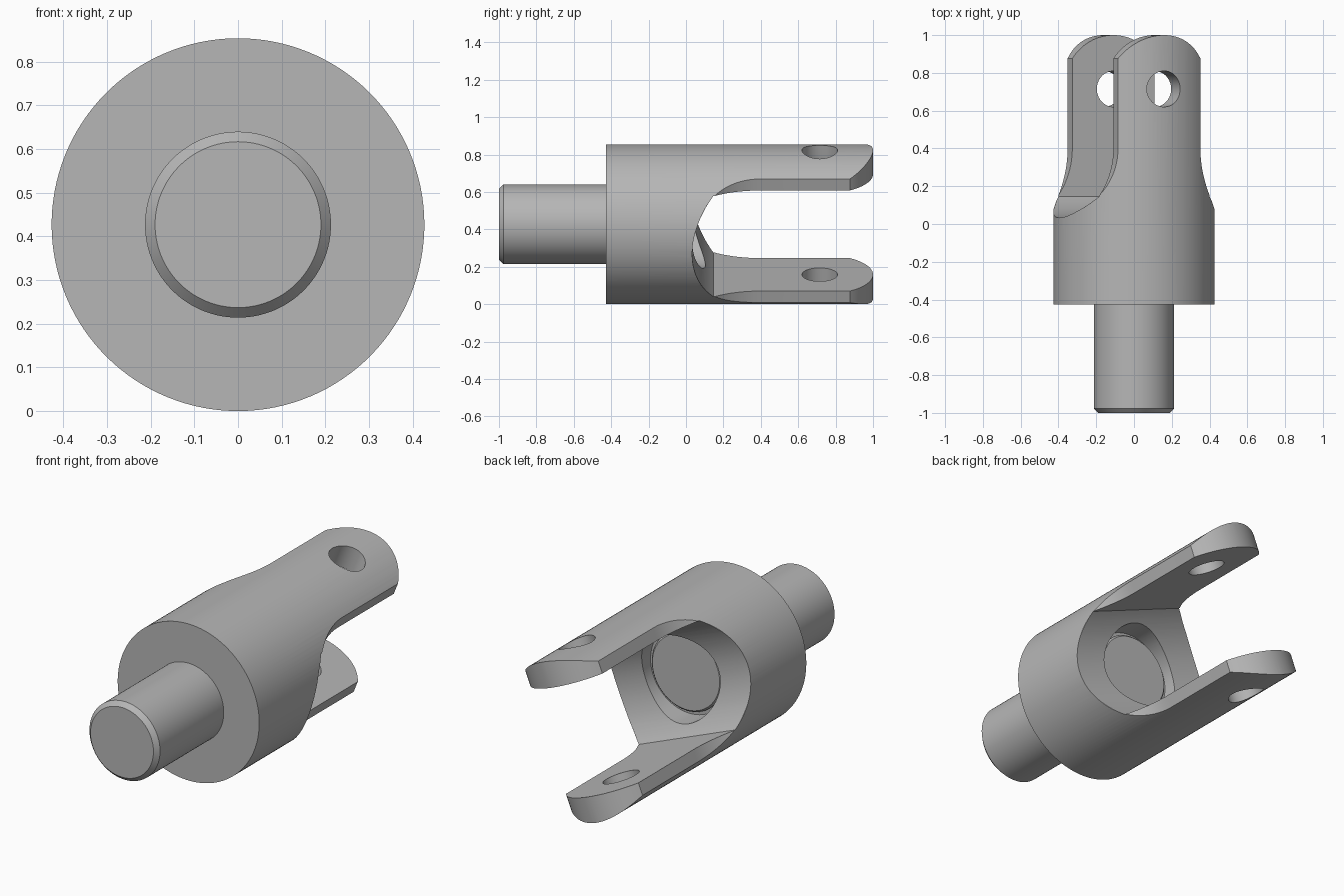
import bpy, bmesh, math
from mathutils import Matrix, Vector

cube = bpy.data.objects.get("Cube")
if cube:
    bpy.data.objects.remove(cube, do_unlink=True)

R = 0.427          # body radius
TILT = math.radians(22)
HALF_W = 0.235     # half width of a fork arm
GAP = 0.29         # half distance between the arms
HOLE_Y = 0.715

steel = bpy.data.materials.new("steel_grey")
steel.use_nodes = True
grey = (0.47, 0.47, 0.47, 1)
steel.diffuse_color = grey
steel.node_tree.nodes["Principled BSDF"].inputs["Base Color"].default_value = grey


def make_object(name, bm):
    bmesh.ops.recalc_face_normals(bm, faces=bm.faces)
    mesh = bpy.data.meshes.new(name)
    bm.to_mesh(mesh)
    bm.free()
    mesh.materials.append(steel)
    obj = bpy.data.objects.new(name, mesh)
    bpy.context.collection.objects.link(obj)
    return obj


def turned(name, profile, sides=128):
    """Solid of revolution about the y axis from (radius, y) pairs."""
    bm = bmesh.new()
    rings = []
    for r, y in profile:
        rings.append([bm.verts.new((r * math.sin(math.tau * i / sides), y,
                                    r * math.cos(math.tau * i / sides)))
                      for i in range(sides)])
    for a, b in zip(rings, rings[1:]):
        for i in range(sides):
            j = (i + 1) % sides
            bm.faces.new((a[i], a[j], b[j], b[i]))
    bm.faces.new(rings[0])
    bm.faces.new(rings[-1])
    return make_object(name, bm)


def prism(name, points, extrude):
    """Closed outline pushed along a vector, centred on the origin plane."""
    bm = bmesh.new()
    offset = Vector(extrude)
    face = bm.faces.new([bm.verts.new(Vector(p) - offset / 2) for p in points])
    moved = bmesh.ops.extrude_face_region(bm, geom=[face])["geom"]
    bmesh.ops.translate(bm, vec=offset,
                        verts=[v for v in moved if isinstance(v, bmesh.types.BMVert)])
    return make_object(name, bm)


def arc(cx, cy, r, start, end, steps):
    return [(cx + r * math.cos(start + (end - start) * i / steps),
             cy + r * math.sin(start + (end - start) * i / steps))
            for i in range(steps + 1)]


def combine(target, cutter, operation):
    mod = target.modifiers.new(operation, 'BOOLEAN')
    mod.operation = operation
    mod.solver = 'EXACT'
    mod.object = cutter
    cutter.hide_render = True
    graph = bpy.context.evaluated_depsgraph_get()
    mesh = bpy.data.meshes.new_from_object(target.evaluated_get(graph))
    target.modifiers.clear()
    target.data = mesh
    bpy.data.objects.remove(cutter, do_unlink=True)


# Fork body: round bar
fork = turned("fork_body", [(R, -R), (R, 1.1)])

# Plan outline: wide base, flared shoulders, narrow arms with rounded tips
tip_r = 1 - HOLE_Y
tip_a = math.acos(HALF_W / tip_r)
right = [(0.45, -0.5)] + arc(HALF_W + R, 0.4, R, math.pi + math.radians(60), math.pi, 20)
tip = arc(0, HOLE_Y, tip_r, tip_a, math.pi - tip_a, 32)
left = [(-x, y) for x, y in reversed(right)]
plan = prism("plan_outline", [(x, y, 0) for x, y in right + tip + left], (0, 0, 1.2))
combine(fork, plan, 'INTERSECT')

# Slot between the arms, with a hollow curved floor
half = math.asin(GAP / R)
floor = arc(0, 0.46, R, -math.pi / 2 - half, -math.pi / 2 + half, 40)
slot = [(0, y, v) for v, y in floor + [(GAP, 1.2), (-GAP, 1.2)]]
combine(fork, prism("slot", slot, (1.2, 0, 0)), 'DIFFERENCE')

# Bore in the slot floor and the pin hole across both arms
combine(fork, turned("bore", [(0.235, -0.03), (0.235, 0.5)], 96), 'DIFFERENCE')
pin = arc(0, HOLE_Y, 0.095, 0, math.tau, 64)[:-1]
combine(fork, prism("pin_hole", [(x, y, 0) for x, y in pin], (0, 0, 1.2)), 'DIFFERENCE')

# Stud: chamfered at both ends, seated in the bore
stud = turned("stud", [(0.19, -1), (0.213, -0.976), (0.213, -0.01), (0.203, 0)])

# Turn the fork about its axis and rest everything on the ground
fork.data.transform(Matrix.Translation((0, 0, R)) @ Matrix.Rotation(TILT, 4, 'Y'))
stud.data.transform(Matrix.Translation((0, 0, R)))

for obj in (fork, stud):
    bpy.ops.object.select_all(action='DESELECT')
    obj.select_set(True)
    bpy.context.view_layer.objects.active = obj
    bpy.ops.object.shade_smooth_by_angle(angle=math.radians(25))
